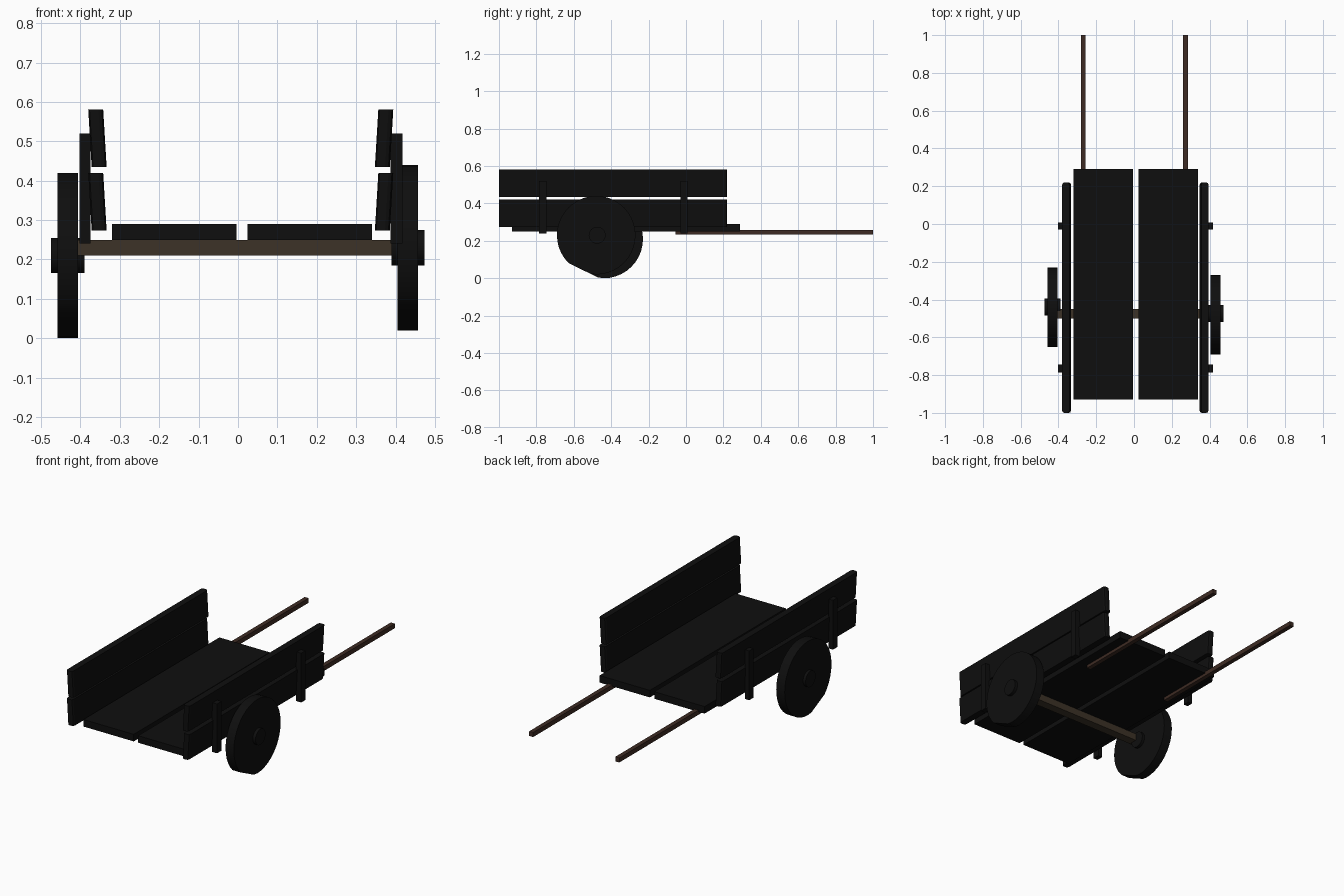
import bpy, bmesh, math
from mathutils import Matrix, Vector

if "Cube" in bpy.data.objects:
    bpy.data.objects.remove(bpy.data.objects["Cube"])


def material(name, rgb):
    m = bpy.data.materials.new(name)
    m.diffuse_color = (*rgb, 1)
    m.use_nodes = True
    m.node_tree.nodes["Principled BSDF"].inputs["Base Color"].default_value = m.diffuse_color
    return m


BLACK = material("charred black wood", (0.0045, 0.0045, 0.0045))
AXLE = material("olive brown wood", (0.045, 0.032, 0.020))
SHAFT = material("dark red brown wood", (0.048, 0.024, 0.017))


def finish(name, bm, mat, loc=(0, 0, 0)):
    bmesh.ops.recalc_face_normals(bm, faces=bm.faces[:])
    me = bpy.data.meshes.new(name)
    bm.to_mesh(me)
    bm.free()
    me.materials.append(mat)
    ob = bpy.data.objects.new(name, me)
    ob.location = loc
    bpy.context.collection.objects.link(ob)
    return ob


def box(name, x, y, z, mat, end_bevel=0.0, shear=0.0):
    """Box from (min, max) ranges; shear leans it in x as z rises."""
    size = [b - a for a, b in (x, y, z)]
    mid = [(a + b) / 2 for a, b in (x, y, z)]
    bm = bmesh.new()
    bmesh.ops.create_cube(bm, size=1)
    bmesh.ops.scale(bm, vec=size, verts=bm.verts[:])
    if end_bevel:
        upright = [e for e in bm.edges
                   if abs(e.verts[0].co.z - e.verts[1].co.z) > 1e-4]
        bmesh.ops.bevel(bm, geom=upright, offset=end_bevel, segments=2,
                        profile=0.5, affect='EDGES')
    for v in bm.verts:
        v.co.x += shear * v.co.z
    return finish(name, bm, mat, mid)


def disc(name, x, y, z, radius, mat, flat=False):
    """Cylinder along x; flat adds the worn spot at the lower front rim."""
    bm = bmesh.new()
    bmesh.ops.create_cone(bm, cap_ends=True, segments=40, radius1=radius,
                          radius2=radius, depth=x[1] - x[0])
    bmesh.ops.rotate(bm, verts=bm.verts[:], matrix=Matrix.Rotation(math.pi / 2, 3, 'Y'))
    if flat:
        a = math.radians(244)
        n = Vector((0, math.cos(a), math.sin(a)))
        for v in bm.verts:
            over = v.co.dot(n) - radius * 0.945
            if over > 0:
                v.co -= n * over
    for f in bm.faces:
        f.smooth = len(f.verts) == 4
    for e in bm.edges:
        e.smooth = all(len(f.verts) == 4 for f in e.link_faces)
    return finish(name, bm, mat, ((x[0] + x[1]) / 2, y, z))


# Cart floor: two wide planks with a gap
box("floor_plank_left", (-0.32, -0.004), (-0.93, 0.29), (0.25, 0.29), BLACK)
box("floor_plank_right", (0.024, 0.34), (-0.93, 0.29), (0.25, 0.29), BLACK)

# Leaning side boards and their posts
for side, s, board_x, post_x in (("left", -1, -0.357, (-0.402, -0.375)),
                                 ("right", 1, 0.371, (0.387, 0.418))):
    for level, z in (("lower", (0.274, 0.42)), ("upper", (0.435, 0.581))):
        box(f"side_board_{level}_{side}", (board_x - 0.019, board_x + 0.019),
            (-1.0, 0.22), z, BLACK, end_bevel=0.012, shear=s * 0.06)
    for place, y in (("front", (-0.785, -0.745)), ("back", (-0.03, 0.007))):
        box(f"side_post_{place}_{side}", post_x, y, (0.24, 0.52), BLACK)

# Axle
box("axle", (-0.41, 0.41), (-0.50, -0.45), (0.21, 0.25), AXLE)

# Wheels and hubs, slightly out of line with each other
disc("wheel_left", (-0.459, -0.406), -0.44, 0.21, 0.21, BLACK, flat=True)
disc("hub_left", (-0.475, -0.39), -0.44, 0.21, 0.045, BLACK)
disc("wheel_right", (0.405, 0.457), -0.48, 0.23, 0.21, BLACK, flat=True)
disc("hub_right", (0.39, 0.474), -0.475, 0.23, 0.045, BLACK)

# Pulling shafts
for side, x in (("left", (-0.281, -0.256)), ("right", (0.26, 0.285))):
    box(f"shaft_{side}", x, (-0.055, 1.0), (0.233, 0.259), SHAFT)
